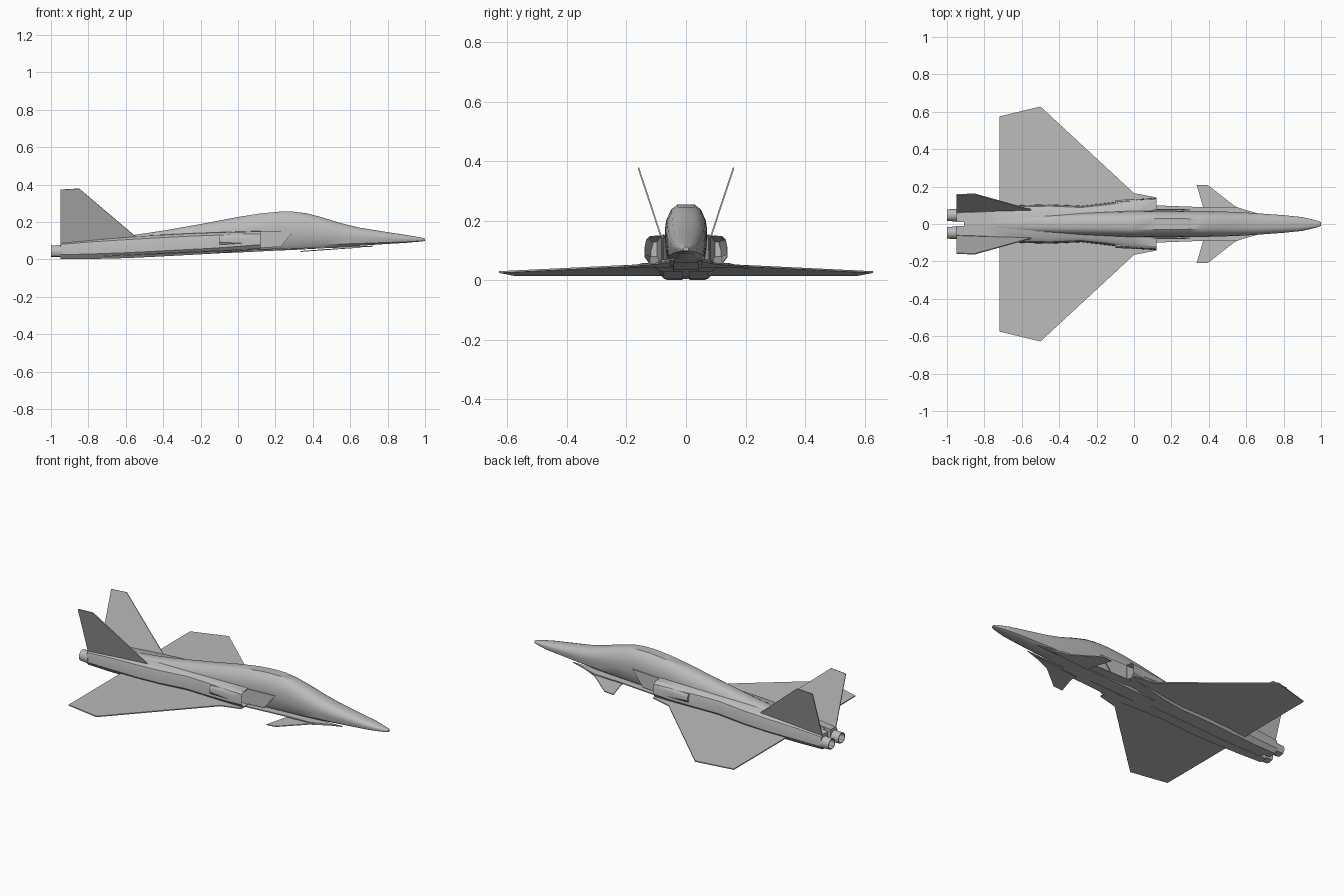
import bpy, bmesh, math
from mathutils import Vector

if "Cube" in bpy.data.objects:
    bpy.data.objects.remove(bpy.data.objects["Cube"])


def make_material(name, value):
    mat = bpy.data.materials.new(name)
    mat.use_nodes = True
    colour = (value, value, value, 1)
    mat.diffuse_color = colour
    mat.node_tree.nodes["Principled BSDF"].inputs["Base Color"].default_value = colour
    return mat


GREY = make_material("light grey paint", 0.5)


def finish(bm, name, mirror=False, smooth=None):
    bmesh.ops.recalc_face_normals(bm, faces=bm.faces)
    mesh = bpy.data.meshes.new(name)
    bm.to_mesh(mesh)
    bm.free()
    mesh.materials.append(GREY)
    obj = bpy.data.objects.new(name, mesh)
    bpy.context.collection.objects.link(obj)
    bpy.ops.object.select_all(action="DESELECT")
    obj.select_set(True)
    bpy.context.view_layer.objects.active = obj
    if smooth:
        bpy.ops.object.shade_smooth_by_angle(angle=math.radians(smooth))
    if mirror:
        mod = obj.modifiers.new("Mirror", "MIRROR")
        mod.use_axis = (False, True, False)
        mod.use_mirror_merge = False
    return obj


def loft(name, rings, mirror=False, smooth=35):
    """Skin a list of equal closed rings and cap both ends."""
    bm = bmesh.new()
    loops = [[bm.verts.new(p) for p in ring] for ring in rings]
    n = len(loops[0])
    for a, b in zip(loops, loops[1:]):
        for i in range(n):
            bm.faces.new((a[i], a[(i + 1) % n], b[(i + 1) % n], b[i]))
    bm.faces.new(loops[0])
    bm.faces.new(loops[-1])
    return finish(bm, name, mirror, smooth)


def plate(name, outline, thickness):
    """Thin mirrored panel from a planar outline and a thickness vector."""
    half = Vector(thickness) / 2
    rings = [[Vector(p) + s * half for p in outline] for s in (-1, 1)]
    return loft(name, rings, mirror=True, smooth=None)


def shrink(ring, x, factor):
    centre = sum((Vector(p) for p in ring), Vector()) / len(ring)
    return [Vector((x, *(centre + (Vector(p) - centre) * factor).yz)) for p in ring]


# Fuselage: station x, bottom z, top z, half width
stations = [
    (1.0, .099, .112, .009), (.98, .096, .117, .018), (.9, .089, .131, .037),
    (.8, .083, .146, .047), (.65, .073, .170, .058), (.55, .066, .194, .064),
    (.45, .059, .225, .067), (.37, .055, .246, .069), (.3, .051, .255, .07),
    (.22, .048, .255, .071), (.12, .043, .246, .071), (0, .037, .227, .07),
    (-.2, .029, .189, .064), (-.4, .02, .154, .058), (-.55, .012, .132, .054),
    (-.75, .004, .112, .05), (-.91, .004, .092, .045),
]
half_section = [(.6, 0), (.9, .13), (1, .42), (1, .6), (.93, .75), (.7, .92), (.4, 1)]
section = half_section + [(-y, t) for y, t in reversed(half_section)]
loft("fuselage", [[(x, y * w, lo + t * (hi - lo)) for y, t in section]
                  for x, lo, hi, w in stations])

# Side air ducts, hollow at the mouth: x, outer y, bottom z, top z
ducts = [
    (.12, .14, .055, .152), (0, .132, .043, .15), (-.15, .112, .03, .146),
    (-.28, .097, .023, .141), (-.45, .105, .014, .132), (-.6, .101, .007, .123),
    (-.8, .087, .002, .109), (-.95, .08, .003, .094),
]
duct_section = [(0, 0), (.72, 0), (1, .25), (.98, .6), (.9, .85), (.7, .97), (0, 1)]


def duct_ring(x, outer, lo, hi):
    inner = .079 if x > .1 else max(.012, .079 - (.12 - x) * .3)
    return [(x, inner + y * (outer - inner), lo + t * (hi - lo)) for y, t in duct_section]


rings = [duct_ring(*d) for d in ducts]
mouth = shrink(rings[0], .12, .92)
loft("intake_ducts", [shrink(rings[0], -.1, .5), mouth] + rings, mirror=True)

# Splitter plates ahead of the intakes
plate("intake_splitters", [(.1, .079, .06), (.23, .079, .068), (.3, .075, .155),
                           (.1, .079, .15)], (0, .005, 0))

# Exhaust nozzles: short hollow tubes with flattened lower sides
nozzle = [(-.94, .047 + .035 * math.cos(a), .042 + .036 * max(-.85, math.sin(a)))
          for a in [math.tau * (i + .5) / 12 for i in range(12)]]
loft("exhaust_nozzles", [nozzle, shrink(nozzle, -1, .92), shrink(nozzle, -1, .78),
                         shrink(nozzle, -.93, .6)], mirror=True)


# Wings, canards and forward shelf follow the pitched belly plane
def wing_z(x):
    return .018 + .045 * (x + .72)


wing = [(-.72, .05), (-.72, .575), (-.5, .628), (0, .165), (.12, .142), (.12, .05)]
plate("wings", [(x, y, wing_z(x)) for x, y in wing], (0, 0, .006))
canard = [(.37, .05), (.37, .09), (.335, .208), (.395, .208), (.54, .095), (.66, .05)]
plate("canards", [(x, y, .043 + .07 * (x - .335)) for x, y in canard], (0, 0, .005))
shelf = [(.1, .04), (.1, .1), (.16, .098), (.37, .09), (.54, .092), (.72, .04)]
plate("forward_shelf", [(x, y, .052 + .03 * (x - .1)) for x, y in shelf], (0, 0, .006))


# Outward canted tail fins
def fin_y(z):
    return .068 + (z - .1) * .33


fin = [(-.95, .085), (-.95, .373), (-.85, .379), (-.55, .125), (-.55, .085)]
plate("tail_fins", [(x, fin_y(z), z) for x, z in fin], (0, .005, -.0016))
